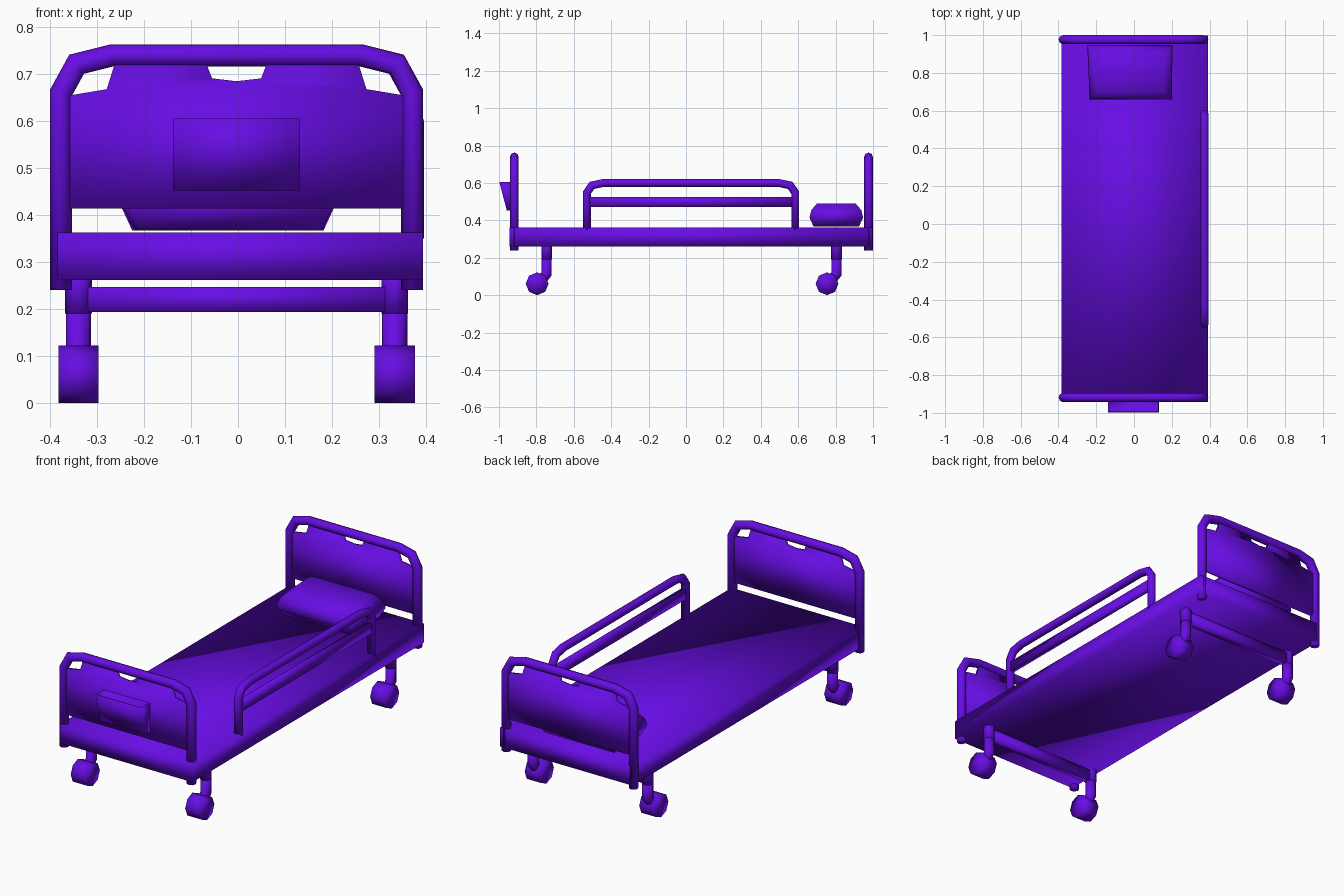
import bpy, bmesh, math
from mathutils import Vector, Matrix

cube = bpy.data.objects.get("Cube")
if cube:
    bpy.data.objects.remove(cube, do_unlink=True)

CX = -0.003  # centre line of the bed

purple = bpy.data.materials.new("violet")
purple.use_nodes = True
purple.diffuse_color = (0.135, 0.004, 0.77, 1)
purple.node_tree.nodes["Principled BSDF"].inputs["Base Color"].default_value = (0.135, 0.004, 0.77, 1)


def finish(name, bm):
    bmesh.ops.recalc_face_normals(bm, faces=bm.faces)
    for f in bm.faces:
        f.smooth = True
    me = bpy.data.meshes.new(name)
    bm.to_mesh(me)
    bm.free()
    me.materials.append(purple)
    ob = bpy.data.objects.new(name, me)
    bpy.context.collection.objects.link(ob)
    return ob


def box(name, lo, hi):
    lo, hi = Vector(lo), Vector(hi)
    size = hi - lo
    bm = bmesh.new()
    bmesh.ops.create_cube(bm, size=1, matrix=Matrix.Translation((lo + hi) / 2) @ Matrix.Diagonal((*size, 1)))
    return finish(name, bm)


def loft(bm, rings):
    """Join rings of points into a closed skin with end caps."""
    rows = [[bm.verts.new(p) for p in ring] for ring in rings]
    n = len(rows[0])
    for a, b in zip(rows, rows[1:]):
        for i in range(n):
            bm.faces.new((a[i], a[(i + 1) % n], b[(i + 1) % n], b[i]))
    bm.faces.new(rows[0])
    bm.faces.new(rows[-1])


def tube(name, path, radius, side, sides=8):
    """Sweep a round section along a planar path; side is the plane's normal."""
    pts, side = [Vector(p) for p in path], Vector(side)
    rings = []
    for i, p in enumerate(pts):
        before = (p - pts[i - 1]).normalized() if i else None
        after = (pts[i + 1] - p).normalized() if i < len(pts) - 1 else None
        before, after = before or after, after or before
        along = (before + after).normalized()
        across = along.cross(side) / along.dot(after)
        rings.append([p + radius * (math.cos(a) * across + math.sin(a) * side)
                      for a in (math.tau * k / sides for k in range(sides))])
    bm = bmesh.new()
    loft(bm, rings)
    return finish(name, bm)


def end_board(name, y):
    # Bent tube frame
    half = [(0.373, 0.24), (0.373, 0.66), (0.34, 0.72), (0.264, 0.739)]
    path = [(CX - x, y, z) for x, z in half] + [(CX + x, y, z) for x, z in reversed(half)]
    tube(name + "_frame", path, 0.0235, (0, 1, 0))
    # Panel with corner notches and a hand grip
    edge = [(0.36, 0.413), (0.36, 0.653), (0.276, 0.667), (0.26, 0.718),
            (0.063, 0.718), (0.052, 0.69)]
    outline = [(x, z) for x, z in edge] + [(0, 0.684)] + [(-x, z) for x, z in reversed(edge)]
    bm = bmesh.new()
    loft(bm, [[(CX + x, y + d, z) for x, z in outline] for d in (-0.01, 0.01)])
    finish(name + "_panel", bm)


end_board("headboard", 0.976)
end_board("footboard", -0.918)

# Mattress and base
box("mattress", (-0.384, -0.943, 0.261), (0.393, 0.997, 0.362))

# Pillow, as stacked outlines
bm = bmesh.new()
rings = []
for z, grow in ((0.367, -0.022), (0.415, 0), (0.455, -0.01), (0.49, -0.04)):
    rings.append([(-0.235 - grow, 0.66 - grow, z), (0.2 + grow, 0.66 - grow, z),
                  (0.204 + grow, 0.947 + grow, z), (-0.247 - grow, 0.947 + grow, z)])
loft(bm, rings)
finish("pillow", bm)

# Side rail on the left
RAIL_X, RAIL_Y = 0.374, 0.027
half = [(0.557, 0.35), (0.557, 0.548), (0.53, 0.587), (0.468, 0.6)]
path = [(RAIL_X, RAIL_Y - y, z) for y, z in half] + [(RAIL_X, RAIL_Y + y, z) for y, z in reversed(half)]
tube("side_rail", path, 0.021, (1, 0, 0))
box("side_rail_bar", (RAIL_X - 0.012, RAIL_Y - 0.55, 0.472), (RAIL_X + 0.012, RAIL_Y + 0.55, 0.525))

# Legs, casters and cross bars
for end, y in (("front", -0.745), ("rear", 0.805)):
    for label, s in (("left", 1), ("right", -1)):
        x = CX + s * 0.336
        tube(f"{end}_{label}_leg", [(x, y, 0.3), (x, y, 0.19)], 0.0285, (1, 0, 0))
        tube(f"{end}_{label}_fork", [(x, y, 0.19), (x, y, 0.115), (x, y - 0.035, 0.07)],
             0.027, (1, 0, 0))
        bm = bmesh.new()
        bmesh.ops.create_cone(
            bm, cap_ends=True, segments=8, radius1=0.061, radius2=0.061, depth=0.086,
            matrix=Matrix.Translation((x, y - 0.051, 0.061)) @ Matrix.Rotation(math.pi / 2, 4, "Y"))
        finish(f"{end}_{label}_caster", bm)
    box(f"{end}_cross_bar", (CX - 0.32, y - 0.02, 0.193), (CX + 0.32, y + 0.02, 0.247))

# Open chart holder on the foot end
bm = bmesh.new()
l, r = CX - 0.135, CX + 0.135
ft = [bm.verts.new((x, -0.998, 0.605)) for x in (l, r)]
fb = [bm.verts.new((x, -0.958, 0.452)) for x in (l, r)]
kt = [bm.verts.new((x, -0.925, 0.605)) for x in (l, r)]
kb = [bm.verts.new((x, -0.925, 0.452)) for x in (l, r)]
bm.faces.new((ft[0], ft[1], fb[1], fb[0]))
bm.faces.new((fb[0], fb[1], kb[1], kb[0]))
bm.faces.new((kt[0], kb[0], kb[1], kt[1]))
for i in (0, 1):
    bm.faces.new((ft[i], fb[i], kb[i], kt[i]))
holder = finish("chart_holder", bm)
solid = holder.modifiers.new("Thickness", "SOLIDIFY")
solid.thickness = 0.006
solid.offset = -1
